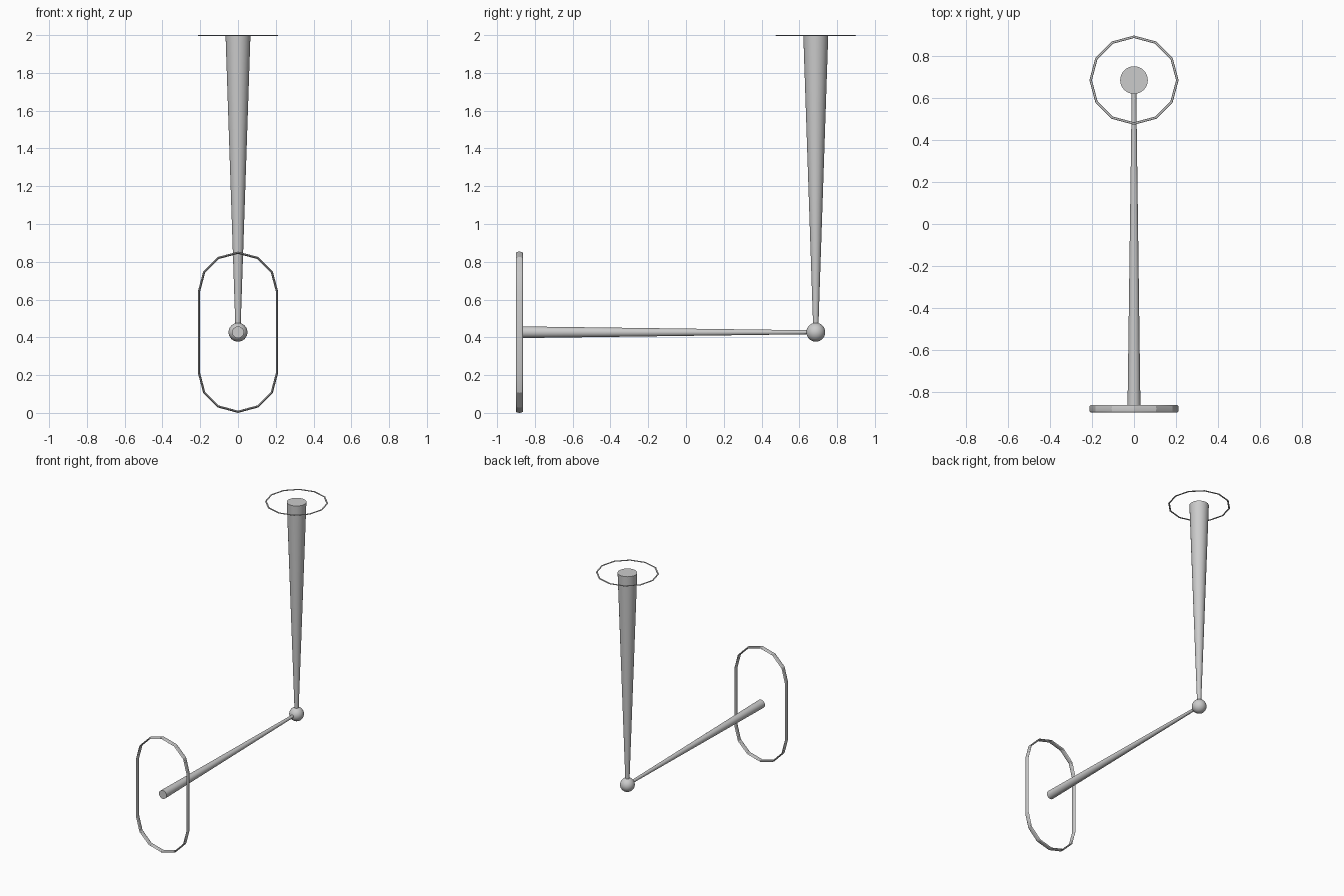
import bpy, bmesh
from math import sin, cos, pi, radians
from mathutils import Vector, Matrix

if "Cube" in bpy.data.objects:
    bpy.data.objects.remove(bpy.data.objects["Cube"])

HUB = Vector((0, 0.687, 0.427))


def finish(bm, name):
    bmesh.ops.recalc_face_normals(bm, faces=bm.faces)
    mesh = bpy.data.meshes.new(name)
    bm.to_mesh(mesh)
    bm.free()
    ob = bpy.data.objects.new(name, mesh)
    bpy.context.collection.objects.link(ob)
    bpy.context.view_layer.objects.active = ob
    ob.select_set(True)
    bpy.ops.object.shade_smooth_by_angle(angle=radians(29))
    ob.select_set(False)
    return ob


def tapered_rod(name, start, end, r_start, r_end):
    start, end = Vector(start), Vector(end)
    d = end - start
    bm = bmesh.new()
    m = Matrix.Translation((start + end) / 2) @ d.to_track_quat('Z', 'Y').to_matrix().to_4x4()
    bmesh.ops.create_cone(bm, cap_ends=True, segments=32, radius1=r_start,
                          radius2=r_end, depth=d.length, matrix=m)
    return finish(bm, name)


def hoop(name, center, up, normal, radius, stretch, half_width, half_depth, sides=8):
    """Twelve-sided ring, optionally stretched into a stadium, with an oval section."""
    center, up, normal = Vector(center), Vector(up), Vector(normal)
    side = Vector((1, 0, 0))
    path = [(i * pi / 6, stretch) for i in range(7)]
    path += [(i * pi / 6, -stretch) for i in range(6, 13)]
    if stretch == 0:
        path = [(i * pi / 6, 0) for i in range(12)]
    bm = bmesh.new()
    rings = []
    for a, s in path:
        out = side * cos(a) + up * sin(a)
        p = center + up * s + out * (radius - half_width)
        rings.append([bm.verts.new(p + out * half_width * cos(2 * pi * j / sides)
                                   + normal * half_depth * sin(2 * pi * j / sides))
                      for j in range(sides)])
    for i, r in enumerate(rings):
        q = rings[(i + 1) % len(rings)]
        for j in range(sides):
            k = (j + 1) % sides
            bm.faces.new((r[j], r[k], q[k], q[j]))
    return finish(bm, name)


# Two tapering rods meeting at the ball joint
tapered_rod("upright_rod", HUB, (0, HUB.y, 2.0), 0.013, 0.066)
tapered_rod("level_rod", (0, -0.882, HUB.z), HUB, 0.031, 0.010)

# Ball joint
bm = bmesh.new()
bmesh.ops.create_uvsphere(bm, u_segments=32, v_segments=16, radius=0.05,
                          matrix=Matrix.Translation(HUB))
finish(bm, "ball_joint")

# Round hoop at the top, long hoop at the front
hoop("top_hoop", (0, HUB.y, 1.997), (0, 1, 0), (0, 0, 1), 0.213, 0, 0.006, 0.003)
hoop("front_hoop", (0, -0.882, HUB.z), (0, 0, 1), (0, 1, 0), 0.213, 0.214, 0.006, 0.018)
